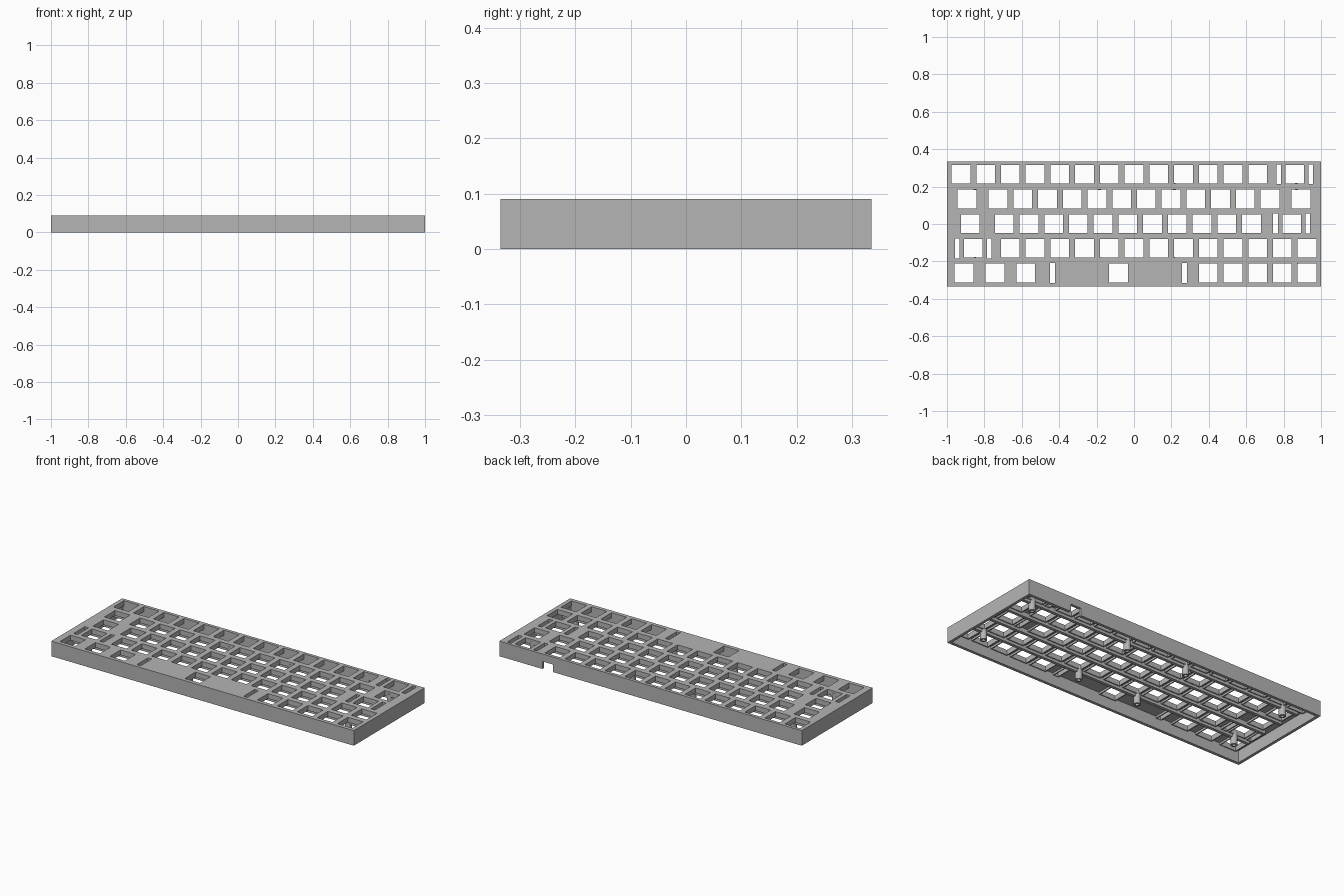
import bpy
import bmesh
from mathutils import Matrix, Vector

if "Cube" in bpy.data.objects:
    bpy.data.objects.remove(bpy.data.objects["Cube"], do_unlink=True)

# Single grey plastic
GREY = (0.46, 0.46, 0.46, 1)
plastic = bpy.data.materials.new("grey_plastic")
plastic.use_nodes = True
plastic.diffuse_color = GREY
plastic.node_tree.nodes["Principled BSDF"].inputs["Base Color"].default_value = GREY

W, D, H = 1.0, 0.335, 0.09      # half width, half depth, height
WALL = 0.017
PLATE = 0.072                   # underside of the top plate
U = 0.1322                      # key pitch
KEY, SLOT = 0.05, 0.0125        # half widths of the openings


def make_object(name, bm):
    bmesh.ops.recalc_face_normals(bm, faces=bm.faces)
    mesh = bpy.data.meshes.new(name)
    bm.to_mesh(mesh)
    bm.free()
    mesh.materials.append(plastic)
    obj = bpy.data.objects.new(name, mesh)
    bpy.context.collection.objects.link(obj)
    return obj


def boxes(name, bounds):
    """One object made of boxes, each given by its low and high corner."""
    bm = bmesh.new()
    for low, high in bounds:
        low, high = Vector(low), Vector(high)
        m = Matrix.Translation((low + high) / 2) @ Matrix.Diagonal((*(high - low), 1))
        bmesh.ops.create_cube(bm, size=1, matrix=m)
    return make_object(name, bm)


def cut(obj, cutter):
    cutter.hide_render = True
    mod = obj.modifiers.new("cut", "BOOLEAN")
    mod.operation = "DIFFERENCE"
    mod.solver = "EXACT"
    mod.object = cutter
    bpy.context.view_layer.objects.active = obj
    bpy.ops.object.modifier_apply(modifier=mod.name)


def run(start, count):
    return [start + i for i in range(count)]


# Key centres per row in key units, then stabiliser slots
rows = [
    run(0.5, 13) + [14],
    [0.75] + run(2, 12) + [14.25],
    [0.875] + run(2.25, 11) + [13.875],
    [1] + run(2.5, 13),
    [0.625, 1.875, 3.125, 6.875] + run(10.5, 5),
]
stabilisers = [(0, 14, 0.65), (2, 13.875, 0.65), (3, 1, 0.65), (4, 6.875, 2.67)]


def row_y(r):
    return (2 - r) * U + 0.002


openings = [(u, r, KEY) for r, keys in enumerate(rows) for u in keys]
for r, u, gap in stabilisers:
    openings += [(u - gap, r, SLOT), (u + gap, r, SLOT)]


def opening_boxes(grow, z0, z1):
    result = []
    for u, r, half in openings:
        x, y = (u - 7.5) * U, row_y(r)
        hx, hy = half + grow, (KEY if half == KEY else 0.053) + grow
        result.append(((x - hx, y - hy, z0), (x + hx, y + hy, z1)))
    return result


hole_cutter = boxes("hole_cutter", opening_boxes(0, 0.02, 0.12))
cavity_cutter = boxes("cavity_cutter", [
    ((-W + WALL, -D + WALL, -0.05), (W - WALL, D - WALL, PLATE))])
port_cutter = boxes("port_cutter", [((0.645, D - 0.03, -0.02), (0.715, D + 0.02, 0.045))])

# Hollow case with key openings and the rear cable port
case = boxes("case", [((-W, -D, 0), (W, D, H))])
for cutter in (cavity_cutter, hole_cutter, port_cutter):
    cut(case, cutter)

# Collars under each opening
collars = boxes("switch_collars", opening_boxes(0.006, 0.06, PLATE + 0.004))
cut(collars, hole_cutter)

# Long stiffening ribs between the rows
ribs = []
for r in range(4):
    y = row_y(r) - U / 2
    ribs.append(((-0.95, y - 0.009, 0.045), (0.95, y + 0.009, PLATE + 0.004)))
boxes("row_ribs", ribs)

# Hollow screw posts
for side, y in (("back", 0.2), ("front", -0.196)):
    for n, x in enumerate((-0.85, -0.185, 0.215, 0.868)):
        bm = bmesh.new()
        height = PLATE + 0.004 - 0.003
        bmesh.ops.create_cone(
            bm, cap_ends=True, segments=24, radius1=0.019, radius2=0.019, depth=height,
            matrix=Matrix.Translation((x, y, 0.003 + height / 2)))
        end = min(bm.faces, key=lambda f: f.calc_center_median().z)
        bmesh.ops.inset_individual(bm, faces=[end], thickness=0.009)
        inner = bmesh.ops.extrude_face_region(bm, geom=[end])["geom"]
        bmesh.ops.delete(bm, geom=[end], context="FACES_ONLY")
        bmesh.ops.translate(bm, vec=(0, 0, 0.045),
                            verts=[v for v in inner if isinstance(v, bmesh.types.BMVert)])
        post = make_object(f"{side}_screw_post_{n + 1}", bm)
        bpy.ops.object.select_all(action="DESELECT")
        post.select_set(True)
        bpy.context.view_layer.objects.active = post
        bpy.ops.object.shade_smooth_by_angle()

for cutter in (hole_cutter, cavity_cutter, port_cutter):
    bpy.data.objects.remove(cutter, do_unlink=True)
